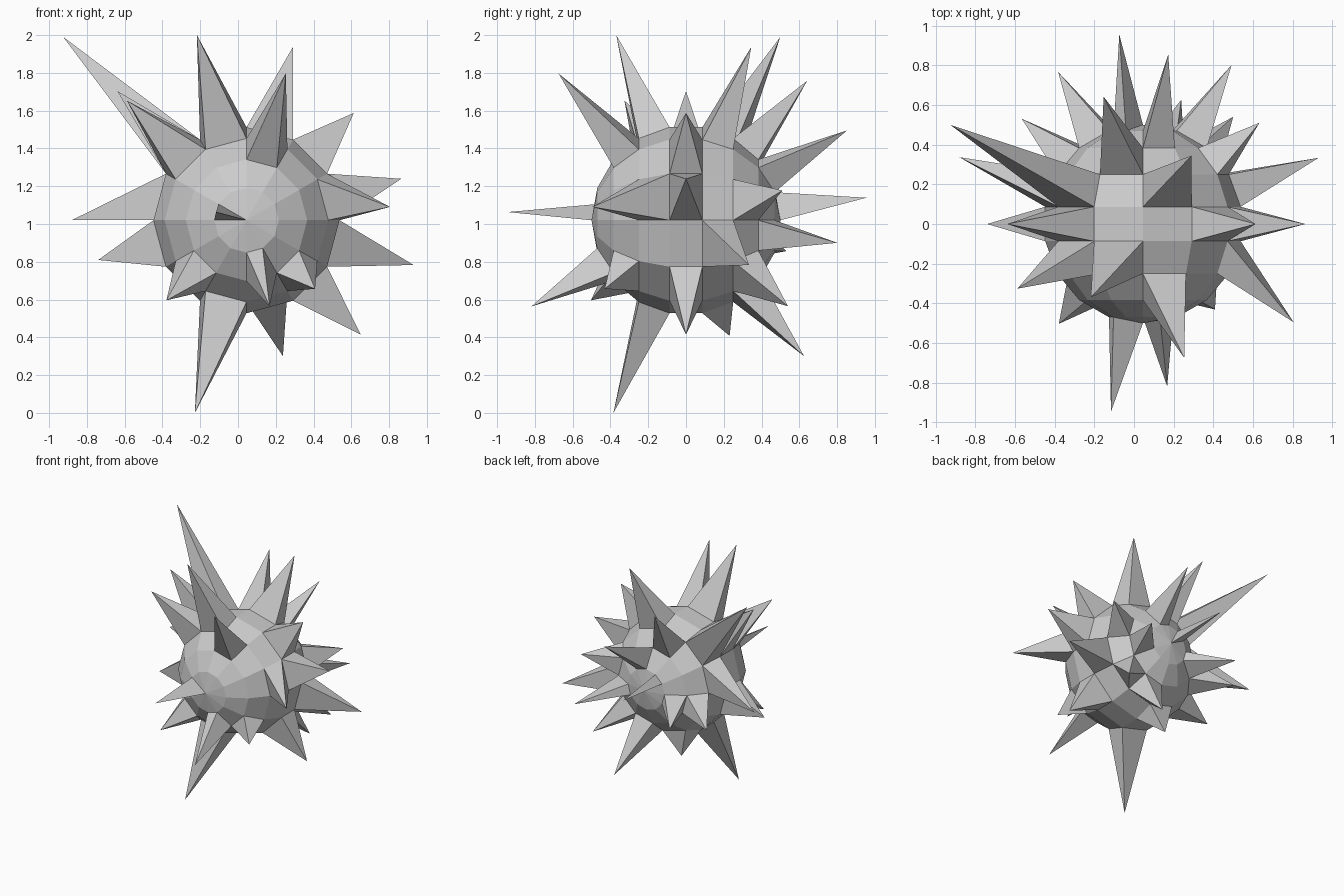
import bpy, bmesh
from math import radians, sin, cos
from mathutils import Matrix, Vector

if "Cube" in bpy.data.objects:
    bpy.data.objects.remove(bpy.data.objects["Cube"])

CENTRE = Vector((0.045, 0, 1.02))


def direction(ang, lat):
    """Unit vector: angle around the y axis (from +x to +z), latitude towards +y."""
    a, l = radians(ang), radians(lat)
    return Vector((cos(l) * cos(a), sin(l), cos(l) * sin(a)))


# Spikes by latitude ring: (angle of base face, tip distance from centre)
SPIKES = {
    -80: [(165, 0.96)],
    -60: [(285, 0.945)],
    -40: [(75, 1.05), (225, 0.783), (315, 0.67)],
    -20: [(105, 1.08), (135, 0.953), (255, 1.124)],
    0: [(15, 0.848), (45, 0.803), (135, 0.967), (195, 0.813), (315, 0.856)],
    20: [(75, 1.01), (135, 1.46), (255, 0.675), (345, 0.975)],
    40: [(15, 0.794), (105, 0.998), (195, 0.825), (285, 0.973), (315, 0.84)],
    60: [(75, 0.985), (195, 0.885), (345, 0.925)],
    80: [(135, 0.97)],
}
# Leaning spikes: base (angle, latitude), tip (angle, latitude, distance)
LEANING = [((15, -20), (5.3, -33, 0.91)), ((165, 20), (180, 20, 0.985))]

# Faceted ball with its poles on the y axis
bm = bmesh.new()
bmesh.ops.create_uvsphere(bm, u_segments=12, v_segments=9, radius=0.5)
bmesh.ops.rotate(bm, verts=bm.verts, matrix=Matrix.Rotation(radians(90), 3, 'X'))


def find_face(ang, lat):
    d = direction(ang, lat)
    return max(bm.faces, key=lambda f: f.calc_center_median().normalized().dot(d))


# Pick the base faces first, then pull each one out to a point
jobs = [(find_face(a, lat), direction(a, lat) * r)
        for lat, ring in SPIKES.items() for a, r in ring]
jobs += [(find_face(*base), direction(*tip[:2]) * tip[2]) for base, tip in LEANING]
for face, tip in jobs:
    bmesh.ops.poke(bm, faces=[face])["verts"][0].co = tip

bmesh.ops.translate(bm, verts=bm.verts, vec=CENTRE)
bmesh.ops.recalc_face_normals(bm, faces=bm.faces)
mesh = bpy.data.meshes.new("spiked_ball")
bm.to_mesh(mesh)
bm.free()
bpy.context.collection.objects.link(bpy.data.objects.new("spiked_ball", mesh))
